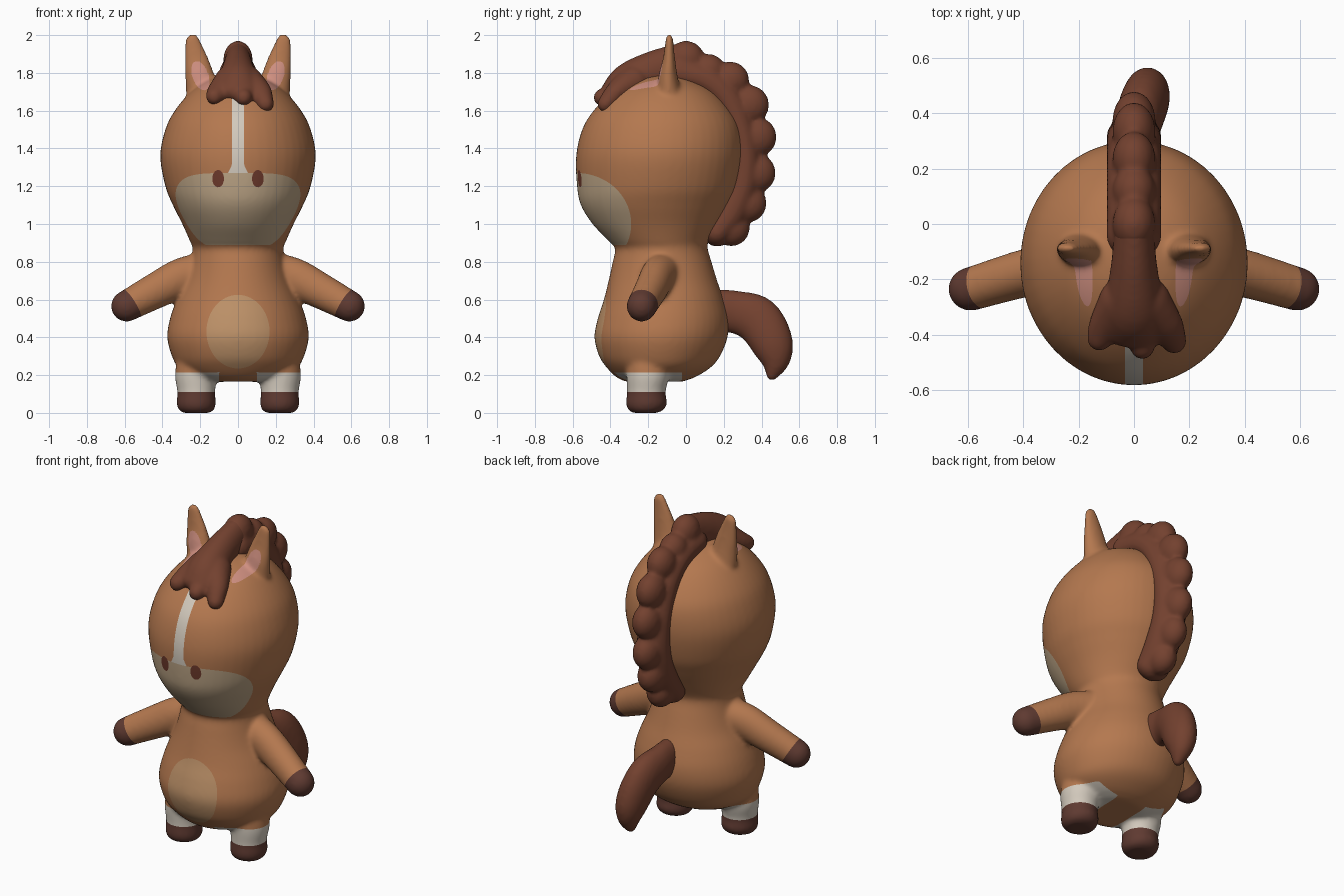
import bpy
import bmesh
import math
from mathutils import Matrix, Vector

if "Cube" in bpy.data.objects:
    bpy.data.objects.remove(bpy.data.objects["Cube"], do_unlink=True)


# ---------- materials ----------
def material(name, code):
    def linear(c):
        return c / 12.92 if c <= 0.04045 else ((c + 0.055) / 1.055) ** 2.4
    rgb = [linear(v / 255) for v in bytes.fromhex(code)]
    mat = bpy.data.materials.new(name)
    mat.use_nodes = True
    mat.diffuse_color = (*rgb, 1)
    shader = next(n for n in mat.node_tree.nodes if n.type == "BSDF_PRINCIPLED")
    shader.inputs["Base Color"].default_value = (*rgb, 1)
    shader.inputs["Roughness"].default_value = 0.8
    return mat


coat = material("chestnut coat", "B4784F")
cream = material("cream muzzle", "BDA586")
tan = material("tan belly", "BD9168")
white = material("white marking", "D2C9BC")
hair = material("dark red brown hair", "73412F")
hoof = material("dark hoof", "5F3A31")
pink = material("pink inner ear", "CF8F80")
eye = material("brown eye", "6E3A2C")


# ---------- shape helpers ----------
def smooth_rows(rows, steps=5):
    """Catmull-Rom interpolation through rows of numbers."""
    out = []
    for i in range(len(rows) - 1):
        a, b, c, d = (rows[max(0, min(len(rows) - 1, i + k))] for k in (-1, 0, 1, 2))
        for s in range(steps):
            t = s / steps
            out.append([q + 0.5 * t * (r - p + t * (2 * p - 5 * q + 4 * r - w
                        + t * (3 * (q - r) + w - p)))
                        for p, q, r, w in zip(a, b, c, d)])
    return out + [list(rows[-1])]


def loft(bm, rows, sides=48):
    """Stack of ellipses: z, half width, front y, back y, centre x."""
    rings = []
    for z, half, front, back, cx in smooth_rows(rows):
        ring = []
        for k in range(sides):
            a = math.tau * k / sides
            y = (front + back) / 2 + (back - front) / 2 * math.sin(a)
            ring.append(bm.verts.new((cx + half * math.cos(a), y, z)))
        rings.append(ring)
    for low, high in zip(rings, rings[1:]):
        for k in range(sides):
            n = (k + 1) % sides
            bm.faces.new((low[k], low[n], high[n], high[k]))
    bm.faces.new(rings[0][::-1])
    bm.faces.new(rings[-1])


def ball(bm, x, y, z, rx, ry, rz):
    place = Matrix.Translation((x, y, z)) @ Matrix.Diagonal((rx, ry, rz, 1))
    bmesh.ops.create_uvsphere(bm, u_segments=24, v_segments=14, radius=1, matrix=place)


def chain(bm, rows):
    """Swept run of ellipsoids: centre and three radii."""
    for row in smooth_rows(rows, 6):
        ball(bm, *row)


def fuse(name, bm, mat, voxel=0.012, rounds=10):
    """Melt overlapping pieces into one smooth skin."""
    mesh = bpy.data.meshes.new(name)
    bm.to_mesh(mesh)
    bm.free()
    obj = bpy.data.objects.new(name, mesh)
    bpy.context.scene.collection.objects.link(obj)
    remesh = obj.modifiers.new("Remesh", "REMESH")
    remesh.mode = "VOXEL"
    remesh.voxel_size = voxel
    relax = obj.modifiers.new("Smooth", "SMOOTH")
    relax.factor = 0.5
    relax.iterations = rounds
    bpy.context.view_layer.update()
    graph = bpy.context.evaluated_depsgraph_get()
    skin = bpy.data.meshes.new_from_object(obj.evaluated_get(graph))
    obj.modifiers.clear()
    obj.data = skin
    skin.name = name
    skin.materials.clear()
    skin.materials.append(mat)
    skin.polygons.foreach_set("use_smooth", [True] * len(skin.polygons))
    return obj


def paint(obj, regions):
    """Cut the skin along the zero line of each rule and colour the inside."""
    bm = bmesh.new()
    bm.from_mesh(obj.data)
    for mat, rule in regions:
        obj.data.materials.append(mat)
        slot = len(obj.data.materials) - 1
        value = {v: rule(*v.co) for v in bm.verts}
        fresh = []
        for e in list(bm.edges):
            a, b = e.verts
            fa, fb = value[a], value[b]
            if fa * fb < 0:
                fresh.append(bmesh.utils.edge_split(e, a, fa / (fa - fb))[1])
        if fresh:
            bmesh.ops.connect_verts(bm, verts=fresh)
        for f in bm.faces:
            if rule(*f.calc_center_median()) < 0:
                f.material_index = slot
        for f in bm.faces:
            f.smooth = True
    bm.to_mesh(obj.data)
    bm.free()


# ---------- body: head, torso, limbs and ears ----------
bm = bmesh.new()
loft(bm, [(*row, 0) for row in (
    (.165, .16, -.32, -.02), (.19, .24, -.37, .05), (.24, .315, -.42, .13),
    (.3, .35, -.46, .18), (.4, .375, -.485, .22), (.5, .36, -.467, .225),
    (.6, .325, -.435, .2), (.7, .28, -.41, .165), (.8, .25, -.388, .135),
    (.87, .24, -.375, .115), (.91, .255, -.41, .12), (1, .295, -.495, .17),
    (1.1, .345, -.557, .225), (1.2, .385, -.577, .27), (1.36, .412, -.582, .3),
    (1.5, .385, -.55, .29), (1.6, .335, -.49, .24), (1.7, .25, -.39, .15),
    (1.76, .16, -.28, .04), (1.79, .06, -.18, -.06))])
for s in (1, -1):
    # leg with rounded hoof
    loft(bm, [(0, .07, -.28, -.15, s * .22), (.015, .093, -.305, -.12, s * .22),
              (.05, .104, -.318, -.1, s * .221), (.11, .1, -.312, -.108, s * .221),
              (.2, .11, -.315, -.09, s * .224), (.3, .1, -.31, -.1, s * .22)])
    # arm
    chain(bm, [(s * .17, -.12, .755, .1, .1, .1), (s * .3, -.155, .715, .1, .09, .105),
               (s * .42, -.185, .655, .095, .086, .097),
               (s * .59, -.235, .565, .083, .08, .083)])
    # ear
    chain(bm, [(s * .18, -.09, 1.68, .095, .065, .07), (s * .2, -.095, 1.77, .08, .052, .07),
               (s * .218, -.09, 1.86, .066, .034, .06),
               (s * .24, -.088, 1.957, .043, .022, .053)])
body = fuse("body", bm, coat, 0.0115, 12)


def oval(u, v, ru, rv):
    return math.hypot(u / ru, v / rv) - 1


paint(body, [
    # blaze on the face, flared at the bottom
    (white, lambda x, y, z: max(abs(x) - .033 - max(0, 1.31 - z) * .5,
                                z - 1.68, 1.24 - z, y + .2)),
    (cream, lambda x, y, z: max(oval(y + .58, z - 1, .29, .27), .888 - z)),
    (eye, lambda x, y, z: max(oval(abs(x) - .105, z - 1.24, .031, .046), y + .3)),
    (tan, lambda x, y, z: max(oval(x, z - .43, .167, .195), y + .25)),
    (pink, lambda x, y, z: max(oval(abs(x) - .2 - (z - 1.79) * .25, z - 1.785, .045, .077),
                               y + .1)),
    (white, lambda x, y, z: max(z - .215, y + .02, .1 - abs(x))),
    (hoof, lambda x, y, z: z - .11),
    (hoof, lambda x, y, z: max(.45 - abs(x), -Vector((.83, -.2, -.52)).dot(
        (abs(x) - .56, y + .225, z - .58)))),
])

# ---------- mane: band along the neck with rounded tufts ----------
bm = bmesh.new()
chain(bm, [(0, y, z, .1, r, r) for y, z, r in (
    (-.04, 1.8, .09), (.11, 1.76, .085), (.22, 1.66, .085), (.29, 1.5, .08),
    (.315, 1.35, .08), (.3, 1.2, .085), (.24, 1.06, .09), (.165, .955, .075))])
for y, z, r in ((0, 1.87, .1), (.12, 1.81, .09), (.235, 1.76, .1), (.335, 1.63, .105),
                (.375, 1.46, .105), (.37, 1.27, .105), (.325, 1.11, .102), (.24, .98, .098)):
    ball(bm, 0, y, z, .078, r, r)
fuse("mane", bm, hair, 0.012, 6)

# ---------- forelock: ridge spreading into three locks ----------
bm = bmesh.new()
chain(bm, [(0, -.02, 1.86, .07, .1, .1), (0, -.16, 1.81, .085, .11, .11),
           (0, -.3, 1.755, .105, .1, .1), (0, -.38, 1.705, .11, .07, .06)])
for x, y, z in ((.145, -.425, 1.635), (-.125, -.415, 1.675), (.03, -.445, 1.67)):
    chain(bm, [(x * .3, -.28, 1.75, .09, .09, .09), (x * .75, -.365, 1.7, .07, .06, .06),
               (x, y, z, .045, .045, .045)])
fuse("forelock", bm, hair, 0.011, 8)

# ---------- tail ----------
bm = bmesh.new()
chain(bm, [(0, .18, .54, .07, .08, .115), (0, .28, .53, .075, .1, .115),
           (.02, .385, .485, .085, .12, .13), (.045, .455, .375, .085, .11, .12),
           (.055, .475, .285, .065, .075, .075), (.06, .455, .2, .03, .03, .03)])
fuse("tail", bm, hair, 0.012, 6)
